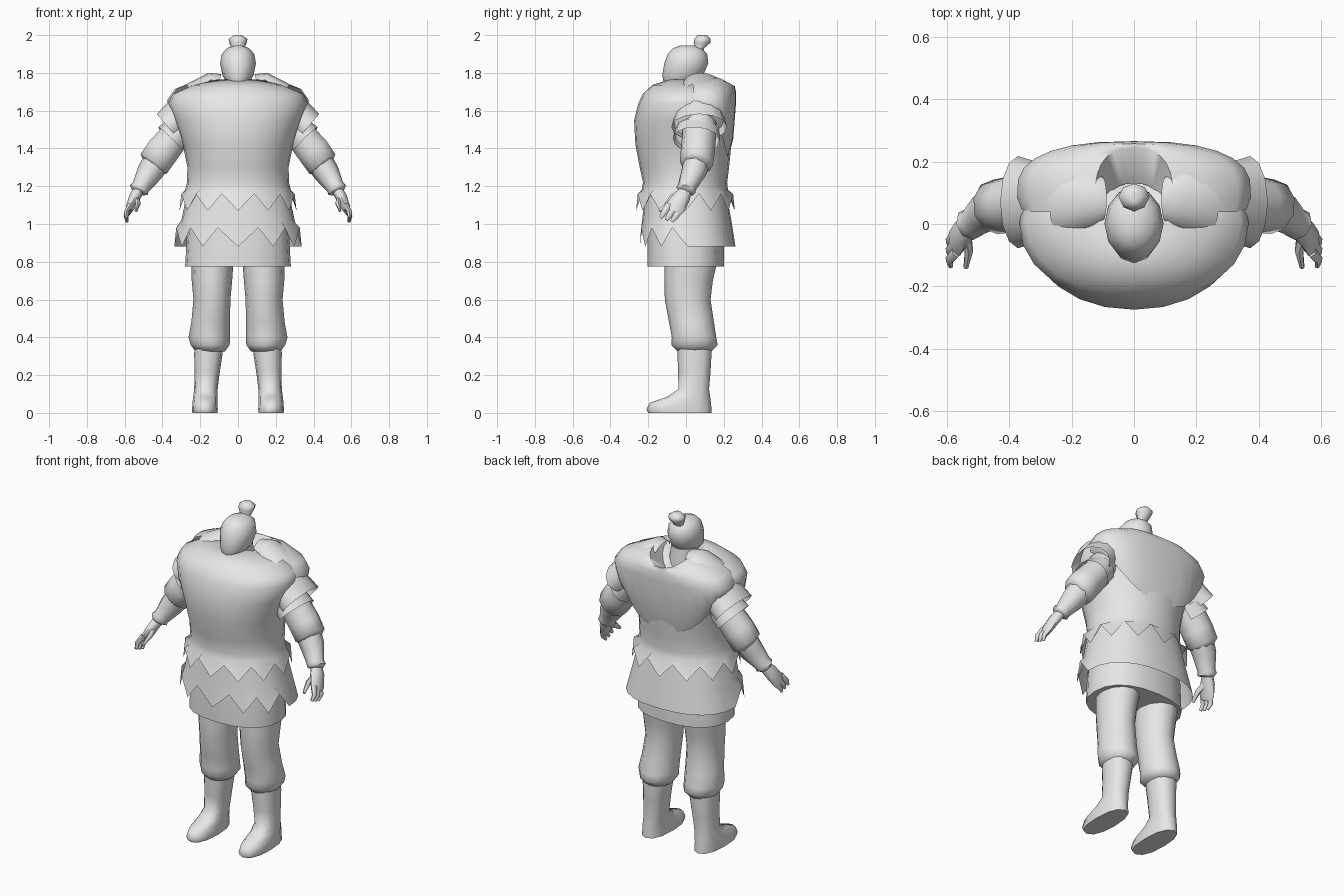
import bpy, bmesh, math
from mathutils import Vector

grey = bpy.data.materials.new("plain_grey")
grey.diffuse_color = (0.8, 0.8, 0.8, 1)


def finish(name, rings, closed=True, cap0=True, cap1=True, mirror=False, angle=60):
    """Skin a list of point rings into one object."""
    bm = bmesh.new()
    rows = [[bm.verts.new(p) for p in r] for r in rings]
    n = len(rows[0])
    for a, b in zip(rows, rows[1:]):
        for i in range(n if closed else n - 1):
            j = (i + 1) % n
            bm.faces.new((a[i], a[j], b[j], b[i]))
    if cap0:
        bm.faces.new(rows[0][::-1])
    if cap1:
        bm.faces.new(rows[-1])
    bmesh.ops.recalc_face_normals(bm, faces=bm.faces)
    me = bpy.data.meshes.new(name)
    bm.to_mesh(me)
    bm.free()
    me.materials.append(grey)
    me.shade_smooth()
    me.set_sharp_from_angle(angle=math.radians(angle))
    ob = bpy.data.objects.new(name, me)
    bpy.context.collection.objects.link(ob)
    if mirror:
        ob.modifiers.new("mirror", 'MIRROR').use_mirror_merge = False
    return ob


def power(v, e):
    return math.copysign(abs(v) ** e, v)


def oval(z, hx, yf, yb, cx=0, n=16, e=1.0, arc=(0, 360)):
    """Level ring; z may be a function of the point index and angle."""
    pts = []
    full = arc[1] - arc[0] == 360
    for i in range(n):
        t = math.radians(arc[0] + (arc[1] - arc[0]) * i / (n if full else n - 1))
        c, s = power(math.cos(t), e), power(math.sin(t), e)
        zz = z(i, t) if callable(z) else z
        pts.append((cx + hx * c, (yf + yb) / 2 + (yb - yf) / 2 * s, zz))
    return pts


def tube(path, n=8, arc=(0, 360)):
    """Rings square to a path of (x, y, z, y_radius, other_radius)."""
    ps = [Vector(p[:3]) for p in path]
    out = []
    for k, p in enumerate(path):
        t = (ps[min(k + 1, len(ps) - 1)] - ps[max(k - 1, 0)]).normalized()
        u = (Vector((0, 1, 0)) - t * t.y).normalized()
        v = t.cross(u)
        full = arc[1] - arc[0] == 360
        ring = []
        for i in range(n):
            a = math.radians(arc[0] + (arc[1] - arc[0]) * i / (n if full else n - 1))
            ring.append(ps[k] + u * p[3] * math.cos(a) + v * p[4] * math.sin(a))
        out.append(ring)
    return out


def dip(z, drop):
    """Height that sinks towards the back."""
    return lambda i, t: z - drop * max(0, math.sin(t)) ** 2


# Head, neck and topknot
finish("head", [oval(*r, n=12) for r in (
    (1.715, .022, -.105, -.06), (1.75, .058, -.118, .05), (1.785, .082, -.126, .09),
    (1.85, .095, -.115, .118), (1.90, .086, -.097, .112), (1.93, .06, -.07, .085),
    (1.945, .02, -.03, .04))])
finish("neck", [oval(1.60, .09, -.06, .11, n=10), oval(1.78, .07, -.05, .09, n=10)])
finish("topknot", [oval(*r, n=8) for r in (
    (1.90, .035, .03, .09), (1.93, .034, .05, .095), (1.96, .046, .04, .13),
    (1.98, .05, .045, .13), (1.998, .022, .06, .112), (2.0, .01, .07, .10))])


# Broad tunic ending in a ragged hem, sunk behind the neck
def tunic_hem(i, t):
    return 1.07 if i % 2 == 0 else 1.16


finish("tunic", [oval(*r, n=24, e=.95) for r in (
    (tunic_hem, .31, -.264, .258), (1.18, .28, -.235, .222), (1.22, .270, -.228, .218),
    (1.30, .268, -.245, .228), (1.42, .292, -.268, .24), (1.55, .338, -.275, .254),
    (1.64, .368, -.252, .258), (dip(1.69, .03), .345, -.228, .245),
    (dip(1.735, .09), .24, -.18, .20), (dip(1.765, .14), .11, -.09, .13))], cap0=False)


# Longer skirt layer: ragged in front, straight behind
def skirt_hem(i, t):
    if math.sin(t) > -.1:
        return .88
    return .88 if i % 2 == 0 else .98


finish("outer_skirt", [
    oval(1.19, .264, -.215, .208, n=24, e=.85),
    oval(1.02, .30, -.232, .24, n=24, e=.85),
    oval(skirt_hem, .337, -.245, .262, n=24, e=.85)], cap0=False, cap1=False)
finish("under_skirt", [
    oval(1.12, .24, -.19, .18, n=20, e=.85), oval(.95, .27, -.205, .20, n=20, e=.85),
    oval(.775, .28, -.205, .20, n=20, e=.85)])

# Mantle over the shoulders with an open collar behind the neck,
# running flush into the back of the tunic
finish("mantle", [oval(z, hx, yf, yb, n=17, e=.8, arc=(-18, 198)) for z, hx, yf, yb in (
    (dip(1.69, .04), .085, -.03, .13), (dip(1.785, .055), .125, -.06, .245),
    (dip(1.765, .035), .21, -.06, .258), (dip(1.715, .015), .335, -.06, .265),
    (1.655, .376, -.05, .266), (dip(1.61, .16), .366, -.04, .25),
    (dip(1.58, .24), .335, -.03, .222))],
    closed=False, cap0=False, cap1=False)
# Raised flap on each shoulder
finish("shoulder_flap", tube([(.10, .08, 1.745, .07, .05), (.14, .08, 1.755, .09, .048),
                              (.24, .08, 1.69, .12, .06)], 7, (10, 170)),
       closed=False, cap0=False, cap1=False, mirror=True)
# Overlapping arched shoulder plates
for k, (a, b) in enumerate((
        ((.29, .07, 1.58, .125, .105), (.37, .07, 1.512, .148, .092)),
        ((.30, .06, 1.50, .115, .085), (.355, .055, 1.445, .125, .095)))):
    finish("shoulder_plate_%d" % (k + 1), tube([a, b], 11, (-55, 235)), closed=False,
           cap0=False, cap1=False, mirror=True)

# Arms
finish("sleeve", tube([(.24, .07, 1.58, .09, .09), (.33, .07, 1.47, .09, .085),
                       (.40, .062, 1.385, .09, .092), (.445, .055, 1.32, .088, .09),
                       (.46, .05, 1.305, .06, .06)], 10), mirror=True)
finish("forearm", tube([(.42, .06, 1.345, .075, .075), (.47, .04, 1.27, .066, .068),
                        (.515, .005, 1.195, .05, .048), (.525, 0, 1.18, .054, .053),
                        (.53, -.005, 1.168, .04, .035)], 8), mirror=True)
finish("palm", tube([(.522, .005, 1.185, .03, .03), (.548, -.025, 1.14, .048, .03),
                     (.57, -.055, 1.09, .052, .024), (.58, -.07, 1.065, .045, .017)], 8),
       mirror=True)
for k, (dy, dz) in enumerate(((-.03, .012), (0, 0), (.03, -.008))):
    finish("finger_%d" % (k + 1), tube([
        (.57, -.06 + dy, 1.09 + dz, .019, .016), (.593, -.085 + dy, 1.05 + dz, .017, .013),
        (.588, -.105 + dy, 1.02 + dz, .009, .008)], 6), mirror=True)
finish("thumb", tube([(.54, -.03, 1.14, .02, .018), (.53, -.085, 1.11, .017, .015),
                      (.54, -.14, 1.07, .008, .008)], 6), mirror=True)

# Trousers gathered below the knee
finish("trouser_leg", [oval(z, hx, yf, yb, cx, 12) for z, cx, hx, yf, yb in (
    (.325, .147, .078, -.045, .135), (.36, .147, .103, -.078, .168), (.40, .152, .11, -.075, .16),
    (.48, .145, .102, -.09, .148), (.60, .138, .098, -.112, .13), (.70, .138, .107, -.115, .142),
    (.86, .135, .115, -.115, .18))], mirror=True)
# Boots with long toes
finish("boot", [oval(z, hx, yf, yb, cx, 12, .85) for z, cx, hx, yf, yb in (
    (0, .175, .067, -.20, .135), (.02, .175, .068, -.21, .135), (.055, .175, .066, -.19, .132),
    (.085, .173, .064, -.10, .128), (.125, .17, .062, -.04, .122), (.22, .163, .067, -.042, .13),
    (.31, .157, .075, -.045, .135), (.37, .153, .077, -.045, .135))], mirror=True)
